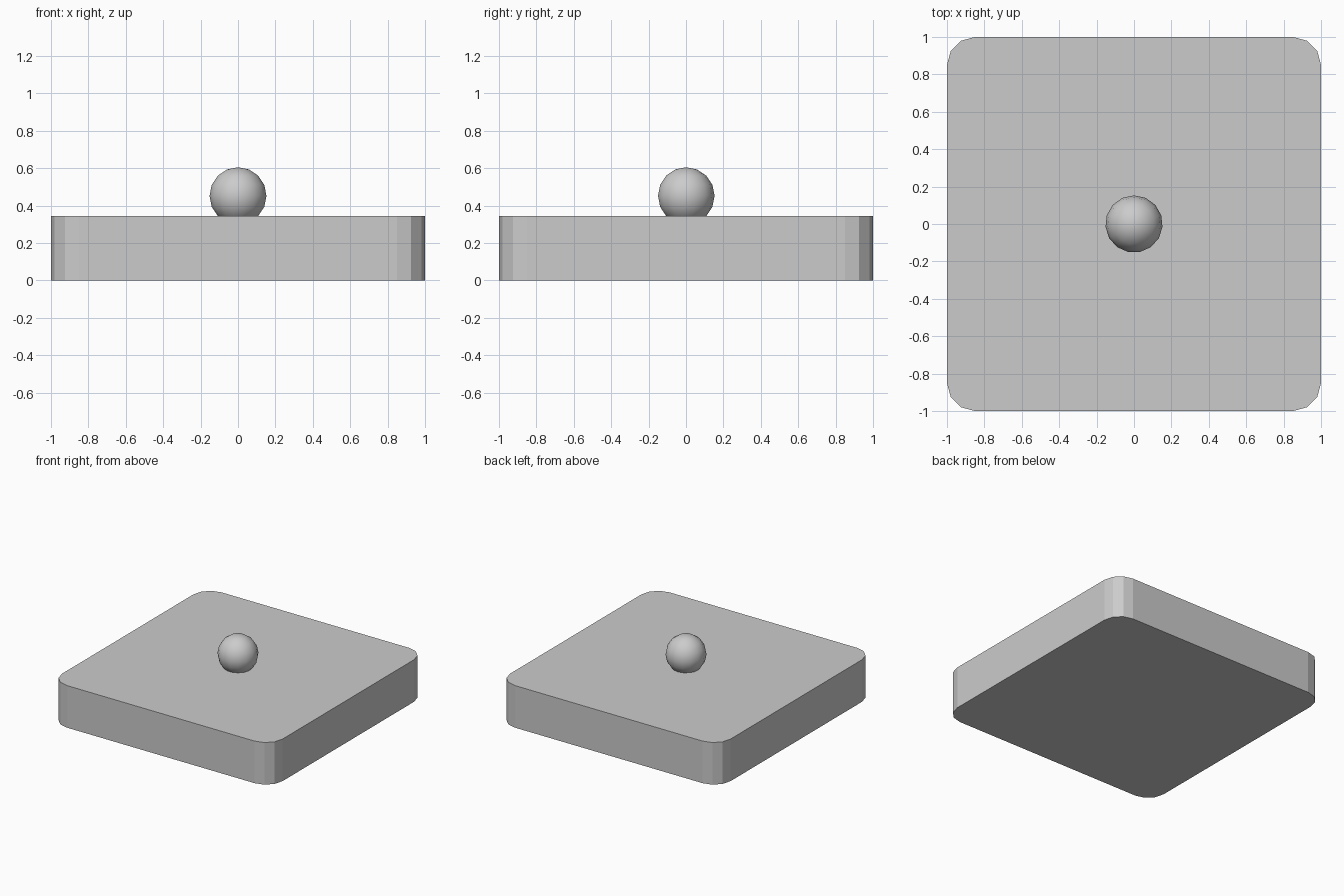
import bpy, bmesh, math

if "Cube" in bpy.data.objects:
    bpy.data.objects.remove(bpy.data.objects["Cube"])

HALF, CORNER, HEIGHT, STEPS = 1.0, 0.15, 0.345, 3


def link_mesh(name, bm):
    bmesh.ops.recalc_face_normals(bm, faces=bm.faces)
    mesh = bpy.data.meshes.new(name)
    bm.to_mesh(mesh)
    bm.free()
    obj = bpy.data.objects.new(name, mesh)
    bpy.context.collection.objects.link(obj)
    return obj


# Base slab: square outline with rounded corners, extruded upward
bm = bmesh.new()
outline = []
c = HALF - CORNER
for i, (sx, sy) in enumerate([(1, 1), (-1, 1), (-1, -1), (1, -1)]):
    for s in range(STEPS + 1):
        a = math.radians(90 * (i + s / STEPS))
        outline.append(bm.verts.new((sx * c + CORNER * math.cos(a),
                                     sy * c + CORNER * math.sin(a), 0)))
bottom = bm.faces.new(outline)
top = bmesh.ops.extrude_face_region(bm, geom=[bottom], use_keep_orig=True)
bmesh.ops.translate(bm, vec=(0, 0, HEIGHT),
                    verts=[v for v in top["geom"] if isinstance(v, bmesh.types.BMVert)])
link_mesh("base_slab", bm)

# Ball: low-poly smooth sphere, partly sunk into the slab, one vertex column facing +y
bpy.ops.mesh.primitive_uv_sphere_add(segments=15, ring_count=8, radius=0.153,
                                     location=(0, 0, 0.452))
ball = bpy.context.object
ball.name = "ball"
x, y, _ = max((v.co for v in ball.data.vertices), key=lambda p: p.y)
ball.rotation_euler.z = math.pi / 2 - math.atan2(y, x)
bpy.ops.object.shade_smooth()
